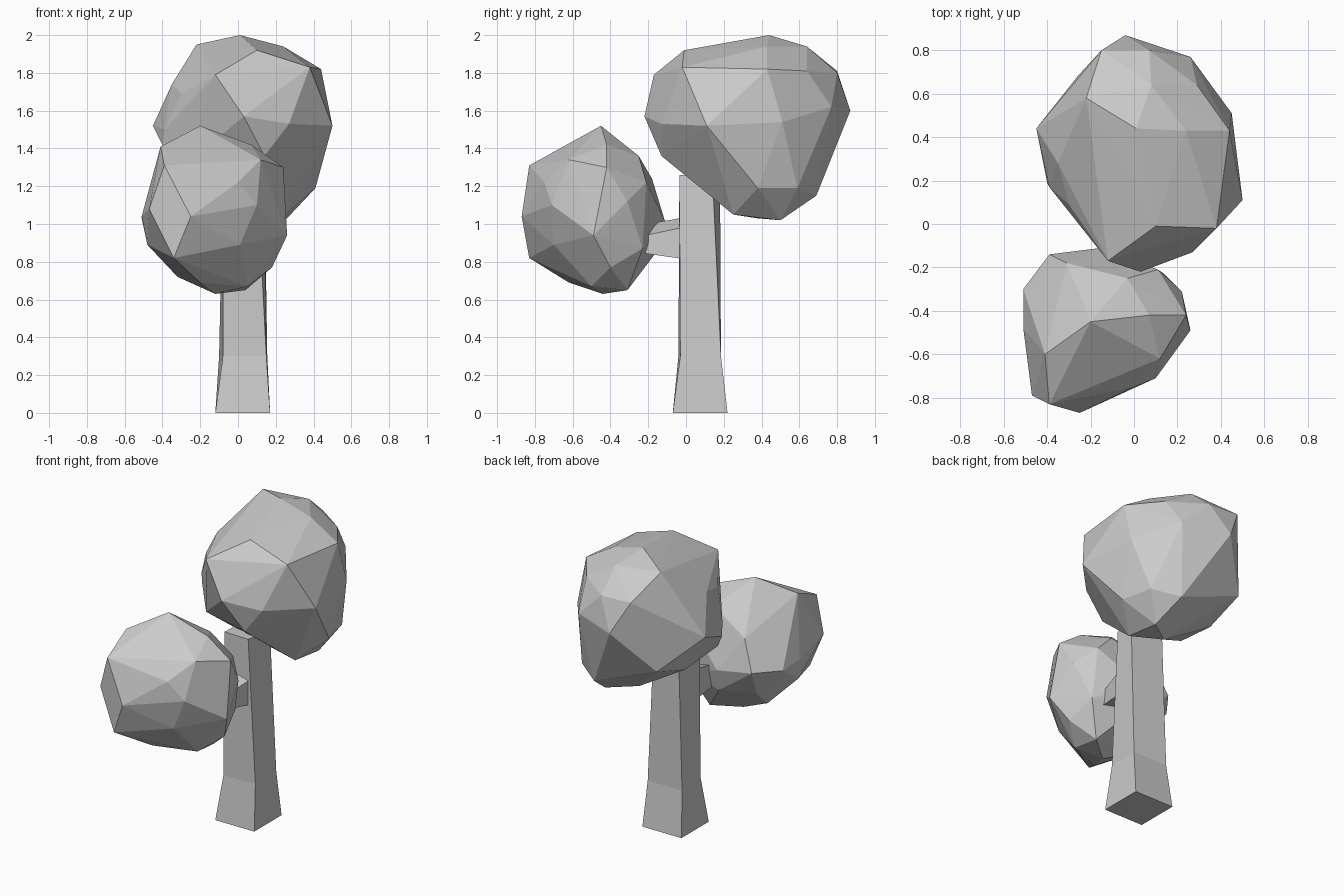
import bpy
import bmesh

cube = bpy.data.objects.get("Cube")
if cube:
    bpy.data.objects.remove(cube, do_unlink=True)

# One plain clay colour for the whole tree
clay = bpy.data.materials.new("light_grey")
clay.use_nodes = True
clay.diffuse_color = (.6, .6, .6, 1)
shader = next(n for n in clay.node_tree.nodes if n.type == "BSDF_PRINCIPLED")
shader.inputs["Base Color"].default_value = clay.diffuse_color


def finish(bm, name):
    """Turn a bmesh into a flat-shaded object with outward normals."""
    bmesh.ops.recalc_face_normals(bm, faces=bm.faces[:])
    mesh = bpy.data.meshes.new(name)
    bm.to_mesh(mesh)
    bm.free()
    mesh.materials.append(clay)
    obj = bpy.data.objects.new(name, mesh)
    bpy.context.scene.collection.objects.link(obj)
    return obj


def faceted_lump(name, *tiers):
    """Wrap a closed faceted skin around tiers of corner points."""
    bm = bmesh.new()
    for tier in tiers:
        for point in tier:
            bm.verts.new(point)
    bmesh.ops.convex_hull(bm, input=bm.verts[:])
    loose = [v for v in bm.verts if not v.link_faces]
    bmesh.ops.delete(bm, geom=loose, context="VERTS")
    return finish(bm, name)


def loft(name, sections):
    """Skin a row of four-sided sections and cap both ends."""
    bm = bmesh.new()
    rings = [[bm.verts.new(p) for p in section] for section in sections]
    for low, high in zip(rings, rings[1:]):
        for i in range(len(low)):
            j = (i + 1) % len(low)
            bm.faces.new((low[i], low[j], high[j], high[i]))
    bm.faces.new(rings[0])
    bm.faces.new(rings[-1])
    return finish(bm, name)


def level(z, corners):
    return [(x, y, z) for x, y in corners]


def slice_at(y, corners):
    return [(x, y, z) for x, z in corners]


# Trunk: square foot, flared base, slight twist towards the top
loft("trunk", [
    level(0, [(-.12, -.07), (.17, -.07), (.17, .22), (-.12, .22)]),
    level(.3, [(-.08, -.04), (.15, -.03), (.155, .185), (-.1, .185)]),
    level(1.26, [(-.08, -.03), (.1, -.035), (.14, .14), (-.07, .18)]),
])

# Side branch reaching forward into the lower foliage
loft("branch", [
    slice_at(.02, [(.11, .81), (.11, .99), (-.07, 1.04), (-.07, .83)]),
    slice_at(-.26, [(.05, .85), (.05, .93), (-.07, .99), (-.07, .86)]),
])

# Upper foliage: crown, girdle, underside
faceted_lump(
    "upper_foliage",
    [(.01, .44, 2), (-.22, .58, 1.95), (.08, .64, 1.94), (.24, .43, 1.94),
     (.1, -.01, 1.92), (.38, -.02, 1.83), (.44, .43, 1.82),
     (.29, .64, 1.81), (.07, .8, 1.8), (-.15, .8, 1.81),
     (-.12, -.17, 1.79), (-.35, .28, 1.74)],
    [(.5, .11, 1.52), (.45, .51, 1.54), (.26, .77, 1.62), (-.04, .87, 1.6),
     (-.45, .44, 1.52), (-.39, .17, 1.5), (-.3, .09, 1.69),
     (.03, -.22, 1.57), (.27, -.13, 1.53)],
    [(.14, -.13, 1.36), (-.4, .19, 1.42), (-.3, .09, 1.29),
     (.41, .38, 1.19), (.36, .59, 1.19), (.2, .69, 1.15),
     (.25, .5, 1.02), (.25, .25, 1.05), (.08, .38, 1.03),
     (-.27, .4, 1.24), (-.26, .68, 1.33)],
)

# Lower foliage: crown, girdle, underside
faceted_lump(
    "lower_foliage",
    [(-.2, -.45, 1.52), (-.41, -.6, 1.41), (.07, -.42, 1.42),
     (.12, -.62, 1.34), (.24, -.42, 1.3), (-.39, -.83, 1.31),
     (-.03, -.25, 1.36), (-.31, -.18, 1.24), (.11, -.21, 1.22)],
    [(-.25, -.87, 1.04), (-.47, -.79, 1.08), (-.51, -.48, 1.04),
     (-.51, -.3, 1.03), (0, -.75, 1.22), (.1, -.71, 1.1),
     (.26, -.49, .94), (.22, -.31, 1.12), (-.15, -.11, 1.01),
     (-.39, -.14, 1.04)],
    [(-.48, -.5, .89), (-.34, -.83, .82), (.01, -.7, .89), (.18, -.4, .77),
     (.04, -.31, .65), (-.12, -.44, .63), (.05, -.5, .67),
     (-.2, -.62, .69), (-.32, -.41, .72), (.14, -.23, .87),
     (-.14, -.15, .86), (-.35, -.25, .85)],
)
